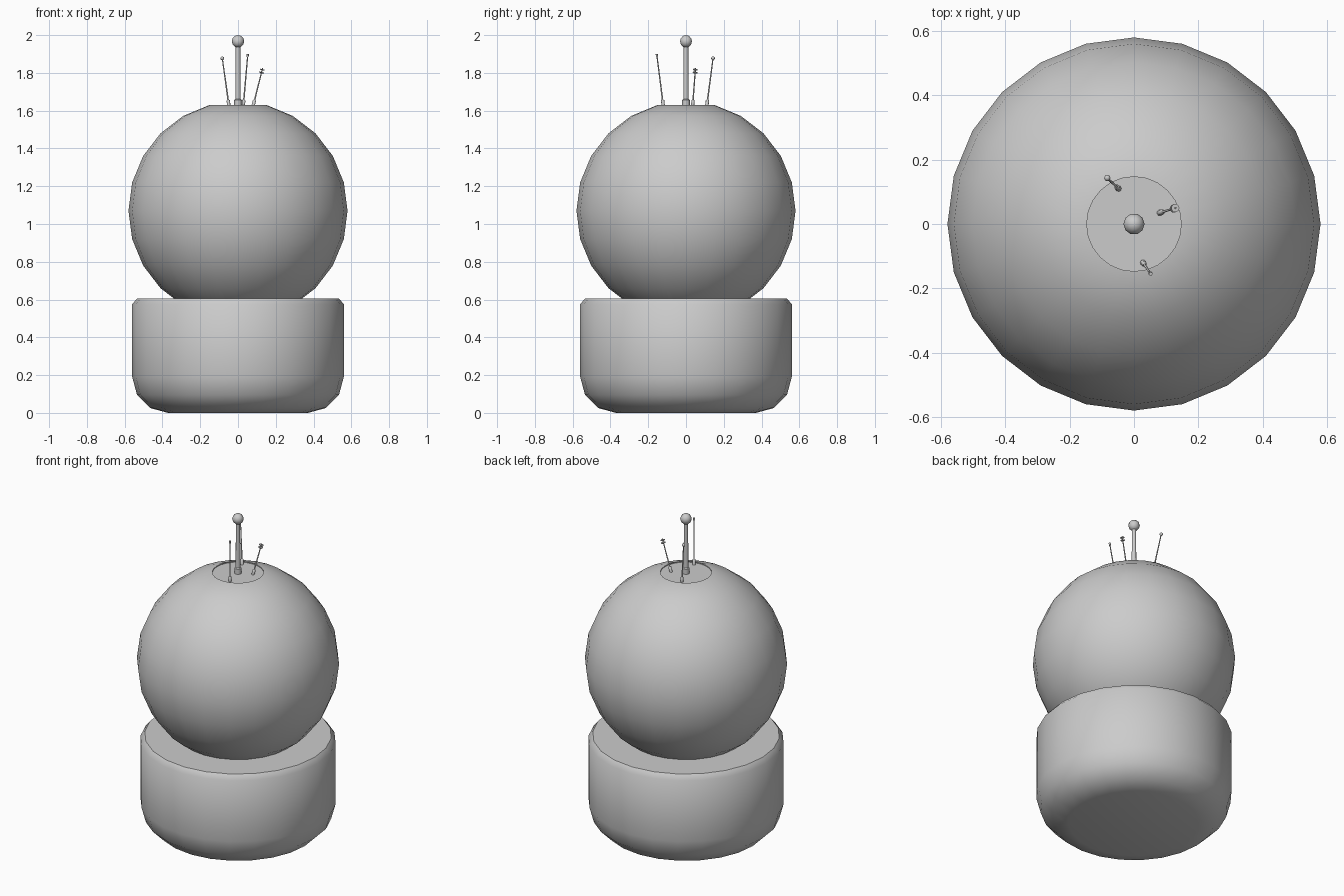
import bpy
import bmesh
from math import sin, cos, pi, radians
from mathutils import Vector

if "Cube" in bpy.data.objects:
    bpy.data.objects.remove(bpy.data.objects["Cube"], do_unlink=True)

GREY = (0.6, 0.6, 0.6, 1)
grey = bpy.data.materials.new("plain_grey")
grey.use_nodes = True
grey.diffuse_color = GREY
grey.node_tree.nodes["Principled BSDF"].inputs["Base Color"].default_value = GREY


def lathe(name, profile, sides, foot=(0, 0, 0), axis=(0, 0, 1), angle=50):
    """Spin (radius, height) points, listed bottom to top, around an axis."""
    bm = bmesh.new()
    rings = []
    for r, z in profile:
        if r == 0:
            rings.append([bm.verts.new((0, 0, z))] * sides)
        else:
            rings.append([bm.verts.new((r * cos(2 * pi * i / sides), r * sin(2 * pi * i / sides), z))
                          for i in range(sides)])
    for low, high in zip(rings, rings[1:]):
        for i in range(sides):
            j = (i + 1) % sides
            corners = dict.fromkeys((low[i], low[j], high[j], high[i]))
            bm.faces.new(list(corners))
    for ring in (rings[0], rings[-1]):
        if ring[0] is not ring[1]:
            bm.faces.new(ring)
    bmesh.ops.recalc_face_normals(bm, faces=bm.faces)
    mesh = bpy.data.meshes.new(name)
    bm.to_mesh(mesh)
    bm.free()
    mesh.materials.append(grey)
    obj = bpy.data.objects.new(name, mesh)
    bpy.context.collection.objects.link(obj)
    obj.location = foot
    obj.rotation_euler = Vector(axis).to_track_quat('Z', 'Y').to_euler()
    bpy.ops.object.select_all(action='DESELECT')
    obj.select_set(True)
    bpy.context.view_layer.objects.active = obj
    bpy.ops.object.shade_smooth_by_angle(angle=radians(angle))
    return obj


def arc(radius, start, end, steps, r0=0, z0=0):
    """Profile points on an arc; angles in degrees above the horizontal."""
    angles = [radians(start + (end - start) * i / steps) for i in range(steps + 1)]
    return [(r0 + radius * cos(a), z0 + radius * sin(a)) for a in angles]


def ball(radius, z):
    return [(0, z - radius)] + arc(radius, -60, 60, 4, 0, z) + [(0, z + radius)]


# Round base with a wide lower curve and a small upper chamfer
lathe("base", arc(0.19, -90, 0, 3, 0.37, 0.19) + [(0.56, 0.575), (0.535, 0.605)], 24)

# Ball body, open at the top, with a shallow flat lid
lathe("body", [(0, 0.49)] + arc(0.58, -75, 75, 10, 0, 1.07) + [(0.147, 1.63), (0.147, 1.625)], 24)

# Main mast
LID = 1.625
lathe("mast", [(0.02, 0), (0.02, 0.032), (0.014, 0.036), (0.012, 0.32)], 12, (0, 0, LID))
lathe("mast_ball", ball(0.033, 0), 10, (0, 0, 1.967))

# Thin leaning antennas: foot, tip, tip kind
antennas = {
    "back_antenna": ((-0.048, 0.11, LID), (-0.083, 0.143, 1.877), "ball"),
    "front_antenna": ((0.028, -0.12, LID), (0.052, -0.155, 1.9), "bead"),
    "side_antenna": ((0.08, 0.035, LID), (0.13, 0.05, 1.825), "discs"),
}
for name, (foot, tip, kind) in antennas.items():
    lean = Vector(tip) - Vector(foot)
    top = lean.length
    lathe(name, [(0.009, -0.003), (0.009, 0.03), (0.004, 0.034), (0.003, top)], 8, foot, lean)
    if kind == "ball":
        lathe(name + "_ball", ball(0.01, top), 8, foot, lean)
    elif kind == "bead":
        lathe(name + "_bead", [(0.006, top - 0.016), (0.006, top)], 8, foot, lean)
    else:
        for i in range(2):
            z = top - 0.008 - 0.016 * i
            lathe(name + "_disc", [(0.013, z - 0.002), (0.013, z + 0.002)], 10, foot, lean)
